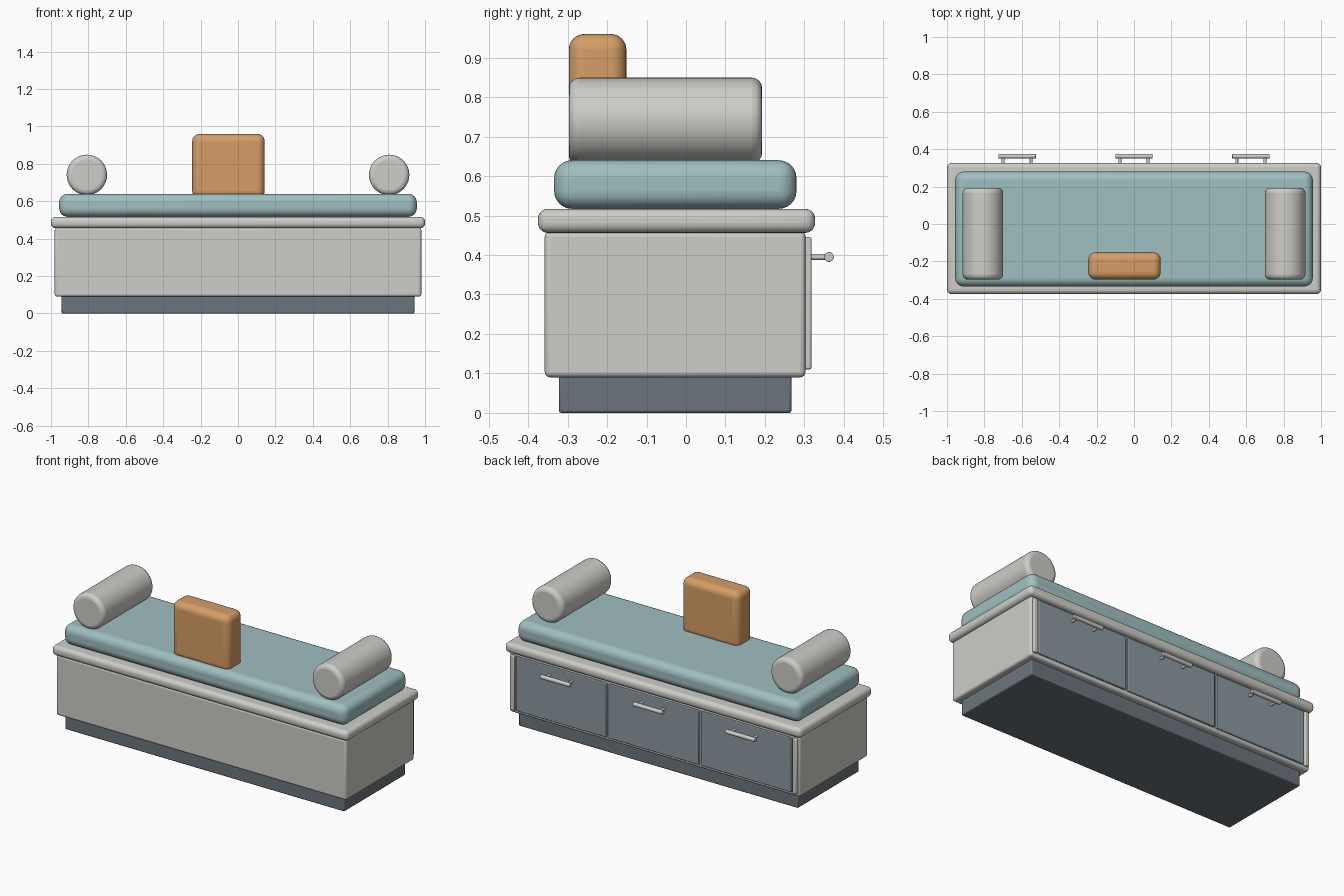
import bpy
import math

if "Cube" in bpy.data.objects:
    bpy.data.objects.remove(bpy.data.objects["Cube"], do_unlink=True)


def material(name, rgb):
    mat = bpy.data.materials.new(name)
    mat.use_nodes = True
    colour = (*rgb, 1.0)
    mat.diffuse_color = colour
    shader = next(n for n in mat.node_tree.nodes if n.type == "BSDF_PRINCIPLED")
    shader.inputs["Base Color"].default_value = colour
    return mat


grey = material("warm light grey", (0.61, 0.61, 0.58))
teal = material("soft teal", (0.35, 0.52, 0.53))
orange = material("tan orange", (0.67, 0.34, 0.135))
slate = material("dark slate", (0.15, 0.175, 0.2))
blue_grey = material("blue grey", (0.26, 0.32, 0.355))


def finish(obj, name, mat, bevel, segments):
    obj.name = name
    obj.data.materials.append(mat)
    if bevel:
        mod = obj.modifiers.new("rounded edges", "BEVEL")
        mod.width = bevel
        mod.segments = segments
        mod.limit_method = "ANGLE"
        mod.angle_limit = math.radians(40)
    bpy.ops.object.shade_smooth_by_angle(angle=math.radians(35))
    return obj


def box(name, x, y, z, mat, bevel=0.0, segments=4):
    """Rounded box from (low, high) ranges on each axis."""
    centre = [(a + b) / 2 for a, b in (x, y, z)]
    bpy.ops.mesh.primitive_cube_add(size=1, location=centre)
    obj = bpy.context.object
    obj.scale = [b - a for a, b in (x, y, z)]
    bpy.ops.object.transform_apply(location=False, rotation=False, scale=True)
    return finish(obj, name, mat, bevel, segments)


def rod(name, centre, radius, length, axis, mat, bevel=0.0, sides=20):
    """Cylinder lying along the x or y axis."""
    turn = (0, math.pi / 2, 0) if axis == "x" else (math.pi / 2, 0, 0)
    bpy.ops.mesh.primitive_cylinder_add(vertices=sides, radius=radius, depth=length,
                                        location=centre, rotation=turn)
    return finish(bpy.context.object, name, mat, bevel, 4)


# Bench base, carcass and top
box("plinth", (-0.943, 0.943), (-0.322, 0.267), (0, 0.1), slate, 0.006, 2)
box("carcass", (-0.98, 0.98), (-0.358, 0.303), (0.09, 0.46), grey, 0.014)
box("bench_top", (-1, 1), (-0.375, 0.327), (0.456, 0.517), grey, 0.025, 5)

# Soft furnishings
box("seat_cushion", (-0.956, 0.956), (-0.334, 0.28), (0.517, 0.64), teal, 0.045, 6)
box("back_pillow", (-0.245, 0.143), (-0.297, -0.151), (0.615, 0.96), orange, 0.04, 6)
for side, label in ((-1, "right"), (1, "left")):
    rod(label + "_bolster", (side * 0.808, -0.052, 0.741), 0.108, 0.49, "y",
        grey, 0.026, 48)
    # End stile beside the drawers
    stile = sorted((side * 0.938, side * 0.968))
    box(label + "_stile", stile, (0.295, 0.318), (0.11, 0.445), grey, 0.005, 2)

# Drawers with bar handles on the back
for i, label in enumerate(("right", "middle", "left")):
    x = (i - 1) * 0.625
    box(label + "_drawer", (x - 0.307, x + 0.307), (0.295, 0.314), (0.112, 0.443),
        blue_grey, 0.004, 2)
    rod(label + "_handle_bar", (x, 0.362, 0.395), 0.0125, 0.2, "x", grey, 0.003)
    for offset in (-0.075, 0.075):
        rod(label + "_handle_post", (x + offset, 0.335, 0.395), 0.008, 0.055, "y",
            grey, sides=12)
